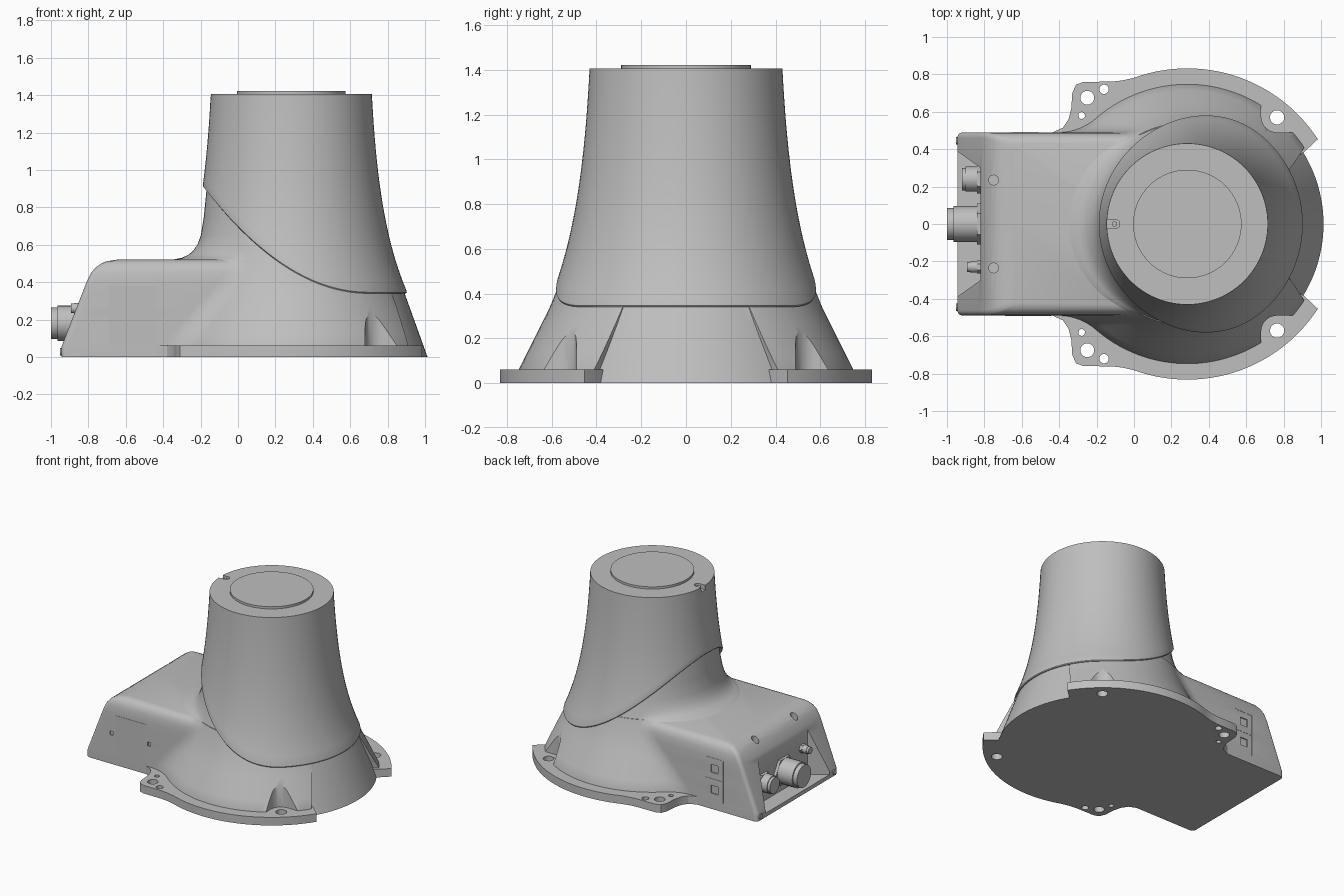
import bpy, bmesh, math
from math import sin, cos, pi, radians, sqrt, exp
from mathutils import Matrix

cube = bpy.data.objects.get("Cube")
if cube:
    bpy.data.objects.remove(cube, do_unlink=True)

grey = bpy.data.materials.new("light_grey")
grey.use_nodes = True
grey.diffuse_color = (0.52, 0.52, 0.52, 1)
grey.node_tree.nodes["Principled BSDF"].inputs["Base Color"].default_value = grey.diffuse_color

CX = 0.285  # column axis


def finish(name, bm):
    bmesh.ops.recalc_face_normals(bm, faces=bm.faces)
    mesh = bpy.data.meshes.new(name)
    bm.to_mesh(mesh)
    bm.free()
    mesh.materials.append(grey)
    ob = bpy.data.objects.new(name, mesh)
    bpy.context.collection.objects.link(ob)
    return ob


def loft(name, rings, fan=False):
    bm = bmesh.new()
    loops = [[bm.verts.new(p) for p in ring] for ring in rings]
    n = len(loops[0])
    for a, b in zip(loops, loops[1:]):
        for i in range(n):
            j = (i + 1) % n
            bm.faces.new((a[i], a[j], b[j], b[i]))
    for end in (loops[0], loops[-1]):
        cap = bm.faces.new(end)
        if fan:
            bmesh.ops.poke(bm, faces=[cap])
    return finish(name, bm)


def prism(name, outline, z0, z1):
    return loft(name, [[(x, y, z) for x, y in outline] for z in (z0, z1)])


def box(name, x, y, z):
    return prism(name, [(x[0], y[0]), (x[1], y[0]), (x[1], y[1]), (x[0], y[1])], *z)


def cylinder(name, centre, r, depth, axis="Z", sides=32, r2=None):
    bm = bmesh.new()
    rot = Matrix.Rotation(-pi / 2, 4, "Y") if axis == "X" else Matrix()
    bmesh.ops.create_cone(bm, cap_ends=True, segments=sides, radius1=r,
                          radius2=r if r2 is None else r2, depth=depth,
                          matrix=Matrix.Translation(centre) @ rot)
    return finish(name, bm)


def cut(ob, *cutters):
    for c in cutters:
        mod = ob.modifiers.new("cut", "BOOLEAN")
        mod.operation, mod.solver, mod.object = "DIFFERENCE", "EXACT", c
        bpy.context.view_layer.objects.active = ob
        bpy.ops.object.modifier_apply(modifier=mod.name)


def discard(cutters):
    for c in cutters:
        bpy.data.objects.remove(c, do_unlink=True)


def cover_r(z):
    return 0.405 + 0.217 * exp((0.34 - z) / 0.5)


def body_r(z):
    if z > 0.34:
        return cover_r(z) - 0.014
    return 0.608 + (0.34 - max(z, 0.06)) * 0.5


def arc(cx, cy, r, a0, a1, n):
    return [(cx + r * cos(a0 + (a1 - a0) * i / n), cy + r * sin(a0 + (a1 - a0) * i / n))
            for i in range(n + 1)]


def mirrored(half):
    return half + [(x, -y) for x, y in reversed(half) if abs(y) > 1e-6]


# Housing: flared skirt blended into the rear connector box
def housing_ring(z, rear, w):
    r, f, rc = body_r(z), 0.3, 0.03
    t = max(0, min(1, (0.34 - z) / 0.28))
    panel_r = min(r, 0.606 + 0.36 * (0.34 - z))
    edge = radians(27.5 + 5.5 * t)
    fx = CX - sqrt((r + f) ** 2 - (w + f) ** 2)
    fa = math.atan2(w + f, fx - CX)
    half = arc(CX, 0, panel_r, 0, edge, 10)
    half += arc(CX, 0, r, edge + 0.004, fa, 32)
    half += arc(fx, w + f, f, fa - pi, -pi / 2, 12)[1:]
    half += arc(rear + rc, w - rc, rc, pi / 2, pi, 5)
    half.append((rear, 0))
    return [(x, y, z) for x, y in mirrored(half)]


rows = [(0, -0.945, 0.49), (0.05, -0.945, 0.49), (0.06, -0.942, 0.49)]
rows += [(z, -0.942 + (z - 0.06) * 0.388, 0.49) for z in (0.13, 0.2, 0.27, 0.34, 0.4)]
rows += [(0.45, -0.785, 0.487), (0.48, -0.76, 0.479), (0.5, -0.73, 0.467),
         (0.512, -0.7, 0.452), (0.52, -0.65, 0.43)]
housing = loft("housing", [housing_ring(*r) for r in rows])

# Mounting flange with two rear lugs and an open front
half = [(0.6, 0), (0.7, 0.25), (0.91, 0.385)] + arc(CX, 0, 0.832, radians(33), radians(110), 40)
half += [(-0.06, 0.768), (-0.12, 0.761), (-0.27, 0.76), (-0.31, 0.745), (-0.33, 0.7),
         (-0.335, 0.62), (-0.35, 0.56), (-0.38, 0.515), (-0.44, 0.488), (-0.5, 0.4), (-0.5, 0)]
flange = prism("flange", mirrored(half), 0, 0.062)

# Bolt holes and the pockets giving access to them
holes, pockets = [], []
for s in (1, -1):
    for x, y, r in ((0.765, 0.57, 0.038), (-0.25, 0.675, 0.037),
                    (-0.16, 0.72, 0.025), (-0.28, 0.58, 0.018)):
        holes.append(cylinder("hole_cutter", (x, s * y, 0), r, 0.5))
    shape = [(1.1, s * 0.49), (1.1, s * 0.9), (0.68, s * 0.9)]
    shape += [(x, s * y) for x, y in arc(0.765, 0.575, 0.085, pi, 1.5 * pi, 12)]
    pockets.append(prism("pocket_cutter", shape, 0.062, 0.335))
cut(flange, *holes)
cut(housing, holes[0], holes[4], *pockets)

# Connector recess, roof screw holes and shallow side markings
recess = prism("recess_cutter", [(-1.1, -0.5), (-0.82, -0.3), (-0.82, 0.3), (-1.1, 0.5)], 0.03, 0.6)
marks = [recess] + [cylinder("screw_cutter", (-0.75, s * 0.235, 0.47), 0.026, 0.12) for s in (1, -1)]
for z in (0.15, 0.31):
    marks.append(box("mark_cutter", (-0.615, -0.555), (0.482, 0.5), (z - 0.03, z + 0.03)))
for x in (-0.73, -0.41):
    marks.append(box("mark_cutter", (x - 0.012, x + 0.012), (-0.5, -0.482), (0.22, 0.25)))
cut(housing, *marks)
discard(holes + pockets + marks)
access_panel = box("access_panel", (-0.69, -0.44), (-0.492, -0.488), (0.065, 0.38))
for z in (0.23, 0.39):
    box("label_rule", (-0.65, -0.51), (0.488, 0.492), (z - 0.003, z + 0.003))
box("label_edge", (-0.66, -0.655), (0.488, 0.492), (0.07, 0.39))

# Neck: rises from the box roof with a fillet on the rear side
def neck_ring(z, extra):
    ring = []
    for i in range(96):
        a = 2 * pi * i / 96
        off = abs(a - pi) / radians(62)
        fade = max(0, 1 - off * off)
        r = body_r(z) - 0.004 + extra * fade
        ring.append((CX + r * cos(a), r * sin(a), z))
    return ring


neck = loft("neck", [neck_ring(*p) for p in (
    (0.5, 0.12), (0.522, 0.09), (0.53, 0.05), (0.545, 0.022), (0.565, 0.002),
    (0.6, -0.014), (0.65, -0.02), (0.75, -0.015), (0.9, -0.005), (1.0, -0.005))])

# Column cover with a curved slanting lower edge
def seam(angle):
    z = 0.5
    for _ in range(60):
        x = CX + cover_r(z) * cos(angle)
        z = 0.5 * z + 0.5 * (0.34 + 0.715 * max(0, 0.7 - x) ** 2)
    return z


def cover_ring(t, inset, lift=0):
    ring = []
    for i in range(96):
        a = 2 * pi * i / 96
        z0 = seam(a) + lift
        z = z0 + (1.405 - z0) * t
        r = cover_r(z) - inset
        ring.append((CX + r * cos(a), r * sin(a), z))
    return ring


rings = [cover_ring(0, 0.04, 0.004), cover_ring(0, 0.008), cover_ring(0, 0.002, 0.006)]
rings += [cover_ring(k / 18, 0, 0.014) for k in range(19)]
cover = loft("column_cover", rings, fan=True)
slot = [box("slot_cutter", (-0.2, -0.1), (-0.024, 0.024), (1.37, 1.5)),
        cylinder("slot_end_cutter", (-0.1, 0, 1.435), 0.0238, 0.13)]
cut(cover, *slot)
discard(slot)
cylinder("slot_pin", (-0.105, 0, 1.38), 0.014, 0.03, sides=16)
cylinder("top_disc", (CX, 0, 1.405), 0.29, 0.034, sides=64)

# Rear connectors: body, collar and panel nut
for name, y, z, r, end in (("main_connector", 0, 0.18, 0.085, -1.0),
                           ("side_connector", 0.24, 0.18, 0.06, -0.92),
                           ("small_connector", -0.23, 0.26, 0.026, -0.893)):
    length = -0.8 - end
    cylinder(name, ((end - 0.8) / 2, y, z), r, length, "X")
    cylinder(name + "_collar", (end + length * 0.52, y, z), r * 1.12, length * 0.7, "X", 24)
    cylinder(name + "_nut", (-0.825, y, z), r * 1.3, 0.03, "X", 6)

# Screws at the lower rear corners
for s in (1, -1):
    cylinder("rear_screw", (-0.945, s * 0.445, 0.028), 0.02, 0.012, "X", 16)

for ob in bpy.context.collection.objects:
    if ob.type == "MESH" and grey.name in ob.data.materials:
        bpy.ops.object.select_all(action="DESELECT")
        ob.select_set(True)
        bpy.context.view_layer.objects.active = ob
        bpy.ops.object.shade_smooth_by_angle(angle=radians(30))
